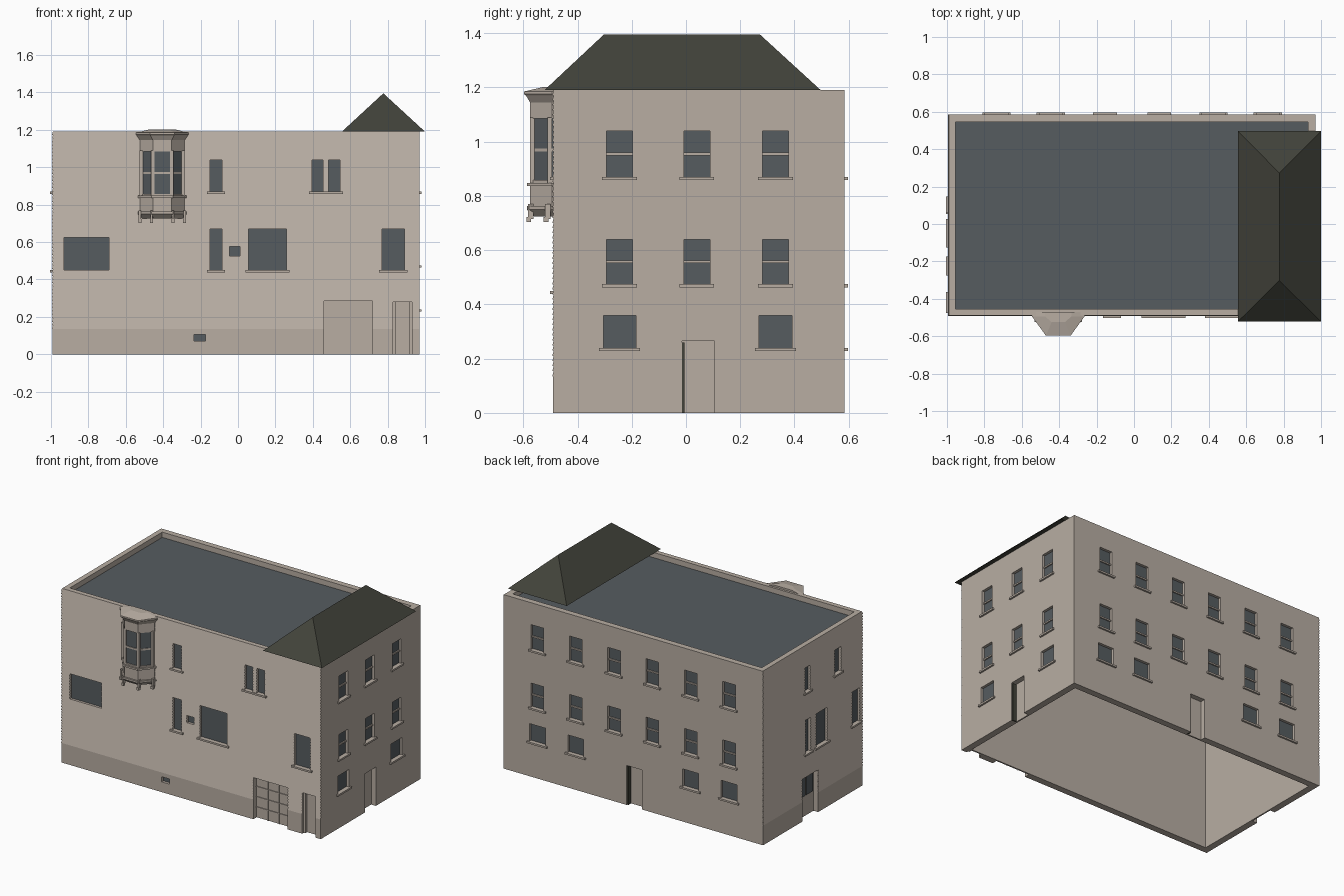
import bpy
import bmesh
from mathutils import Vector

default_cube = bpy.data.objects.get("Cube")
if default_cube:
    bpy.data.objects.remove(default_cube, do_unlink=True)


def make_material(name, red, green, blue):
    material = bpy.data.materials.new(name)
    material.use_nodes = True
    colour = (red, green, blue, 1)
    material.diffuse_color = colour
    material.node_tree.nodes["Principled BSDF"].inputs["Base Color"].default_value = colour
    return material


stone = make_material("warm stone", .48, .42, .365)
slate = make_material("blue grey glass and roof", .093, .107, .117)
charcoal = make_material("dark olive shingle", .054, .055, .042)


def finish(name, bm, material):
    bmesh.ops.remove_doubles(bm, verts=bm.verts, dist=.00001)
    bmesh.ops.recalc_face_normals(bm, faces=bm.faces)
    mesh = bpy.data.meshes.new(name)
    bm.to_mesh(mesh)
    bm.free()
    mesh.materials.append(material)
    obj = bpy.data.objects.new(name, mesh)
    bpy.context.collection.objects.link(obj)
    return obj


def add_loft(bm, rings):
    """Stack closed rings of points into a capped solid."""
    loops = [[bm.verts.new(point) for point in ring] for ring in rings]
    count = len(loops[0])
    for low, high in zip(loops, loops[1:]):
        for i in range(count):
            j = (i + 1) % count
            bm.faces.new((low[i], low[j], high[j], high[i]))
    bm.faces.new(loops[0][::-1])
    bm.faces.new(loops[-1])


def rectangle(x0, x1, y0, y1, z):
    return [(x0, y0, z), (x1, y0, z), (x1, y1, z), (x0, y1, z)]


def loft(name, rings, material):
    bm = bmesh.new()
    add_loft(bm, rings)
    return finish(name, bm, material)


def boxes(name, bounds, material):
    """One object from many boxes given as x0, x1, y0, y1, z0, z1."""
    bm = bmesh.new()
    for x0, x1, y0, y1, z0, z1 in bounds:
        add_loft(bm, [rectangle(x0, x1, y0, y1, z) for z in (z0, z1)])
    return finish(name, bm, material)


LEFT, RIGHT, FRONT, BACK = .97, -.992, -.49, .585
HEIGHT, ROOF = 1.19, 1.15


def on_wall(wall, u0, u1, z0, z1, d0, d1):
    """Box on a wall: u runs along it, d is the distance outward."""
    if wall in ("front", "back"):
        y, out = (FRONT, -1) if wall == "front" else (BACK, 1)
        ys = sorted((y + out * d0, y + out * d1))
        return (u0, u1, *ys, z0, z1)
    x, out = (RIGHT, -1) if wall == "right" else (LEFT, 1)
    xs = sorted((x + out * d0, x + out * d1))
    return (*xs, u0, u1, z0, z1)


# Openings: wall, extent along it, height range, sash rail, sill
upper, middle, ground = (.87, 1.04), (.475, .64), (.24, .36)
windows = []
rows = [("left", (-.245, .04, .33), (-.245, .33)),
        ("back", (.715, .425, .135, -.155, -.445, -.735), (.715, .425, -.445, -.735))]
for wall, centres, low_centres in rows:
    for c in centres:
        for heights in (upper, middle):
            windows.append((wall, c - .048, c + .048, *heights, True, True))
    for c in low_centres:
        windows.append((wall, c - .06, c + .06, *ground, False, True))
for x0, x1 in ((-.15, -.085), (.395, .455), (.485, .545)):
    windows.append(("front", x0, x1, *upper, False, True))
for x0, x1 in ((-.15, -.085), (.055, .26), (.77, .89)):
    windows.append(("front", x0, x1, .45, .67, False, True))
windows += [("front", -.93, -.69, .45, .625, False, False),
            ("front", -.045, .01, .525, .575, False, False),
            ("front", -.235, -.175, .07, .105, False, False)]
for y0, y1 in ((.075, .13), (-.26, -.19)):
    windows.append(("right", y0, y1, *upper, False, True))
for y0, y1 in ((.07, .125), (-.11, .01), (-.46, -.38)):
    windows.append(("right", y0, y1, .45, .68, False, True))
doors = [("left", -.015, .105, .265), ("back", -.075, .04, .27),
         ("front", .46, .72, .285), ("front", .83, .93, .28), ("right", -.01, .16, .29)]

cuts, glass, rails, sills = [], [], [], []
for wall, u0, u1, z0, z1, split, sill in windows:
    cuts.append(on_wall(wall, u0, u1, z0, z1, -.024, .1))
    glass.append(on_wall(wall, u0, u1, z0, z1, -.025, -.018))
    if split:
        middle_z = (z0 + z1) / 2
        rails.append(on_wall(wall, u0, u1, middle_z - .005, middle_z + .005, -.02, -.01))
    if sill:
        sills.append(on_wall(wall, u0 - .016, u1 + .016, z0 - .012, z0, -.01, .012))
for wall, u0, u1, top in doors:
    cuts.append(on_wall(wall, u0, u1, -.1, top, -.035, .1))

# Walls: plain base, then lapped boards on the front and right sides
profile = [(0, .003), (.135, .003)]
boards = 56
step = (HEIGHT - .135) / boards
for i in range(boards):
    z = .135 + i * step
    profile += [(z, .005), (z + step, 0)]
walls = loft("walls", [rectangle(RIGHT + .002 - o, LEFT, FRONT + .002 - o, BACK, z)
                       for z, o in profile], stone)
inside = (-.947, .925, -.445, .54)
cuts += [(*inside, -.1, ROOF - .03), (-.955, .93, -.455, .545, ROOF, 1.3)]
cutter = boxes("opening_cutter", cuts, stone)
cutter.hide_render = True
boolean = walls.modifiers.new("openings", "BOOLEAN")
boolean.operation = "DIFFERENCE"
boolean.solver = "EXACT"
boolean.object = cutter
bpy.context.view_layer.objects.active = walls
bpy.ops.object.modifier_apply(modifier=boolean.name)
bpy.data.objects.remove(cutter, do_unlink=True)

boxes("window_glass", glass, slate)
boxes("sash_rails", rails, stone)
boxes("window_sills", sills, stone)
boxes("flat_roof", [(-.955, .93, -.455, .545, ROOF - .001, ROOF + .004)], slate)

# Hipped roof over the left end
loft("hipped_roof", [rectangle(.555, 1, -.522, .497, HEIGHT),
                     rectangle(.777, .777, -.303, .273, 1.395)], charcoal)

# Doors: shadow gaps, garage ribs, frame and glazed panels
boxes("door_gaps", [on_wall("left", -.015, -.005, 0, .26, -.035, -.005),
                    on_wall("back", .03, .04, 0, .265, -.035, -.005)], charcoal)
ribs = [on_wall("front", .46, .72, z, z + .004, -.036, -.03) for z in (.07, .14, .21)]
ribs += [on_wall("front", x, x + .004, 0, .285, -.036, -.03) for x in (.545, .63)]
boxes("garage_ribs", ribs, stone)
boxes("front_door_frame", [on_wall("front", x, x + .012, 0, .28, -.036, -.015)
                           for x in (.83, .918)], stone)
boxes("right_door_glass", [on_wall("right", y, y + .07, .14, .265, -.036, -.03)
                           for y in (0, .08)], slate)

# Bay window: a stack of three-sided layers
BAY_X = -.405


def bay_ring(wide, narrow, y, z):
    return [(BAY_X - wide, -.495, z), (BAY_X - wide, -.47, z), (BAY_X + wide, -.47, z),
            (BAY_X + wide, -.495, z), (BAY_X + narrow, y, z), (BAY_X - narrow, y, z)]


def bay(name, shape, z0, z1, material=stone):
    return loft(name, [bay_ring(*shape, z) for z in (z0, z1)], material)


body, ledge = (.12, .05, -.575), (.13, .057, -.587)
loft("bay_base", [bay_ring(.105, .045, -.56, .725), bay_ring(*ledge, .75),
                  bay_ring(*ledge, .762)], stone)
bay("bay_panel", body, .76, .84)
bay("bay_sill", ledge, .836, .848)
bay("bay_glass", (.114, .046, -.567), .845, 1.095, slate)
bay("bay_rail", (.117, .048, -.571), .963, .975)
bay("bay_lower_frame", body, .845, .858)
bay("bay_header", body, 1.085, 1.16)
loft("bay_cornice", [bay_ring(*body, 1.145), bay_ring(.137, .063, -.59, 1.17),
                     bay_ring(.14, .066, -.597, 1.175), bay_ring(.14, .066, -.597, 1.185),
                     bay_ring(.07, .035, -.525, 1.202)], stone)
posts, feet = [], []
for side in (-1, 1):
    for offset, y in ((.112, -.503), (.05, -.567)):
        x = BAY_X + side * offset
        posts.append((x - .009, x + .009, y - .008, y + .008, .845, 1.09))
        x += side * .008
        feet.append((x - .006, x + .006, y - .016, y + .004, .715, .77))
        feet.append((x - .008, x + .008, y - .022, y - .004, .703, .722))
boxes("bay_posts", posts, stone)
boxes("bay_brackets", feet, stone)
